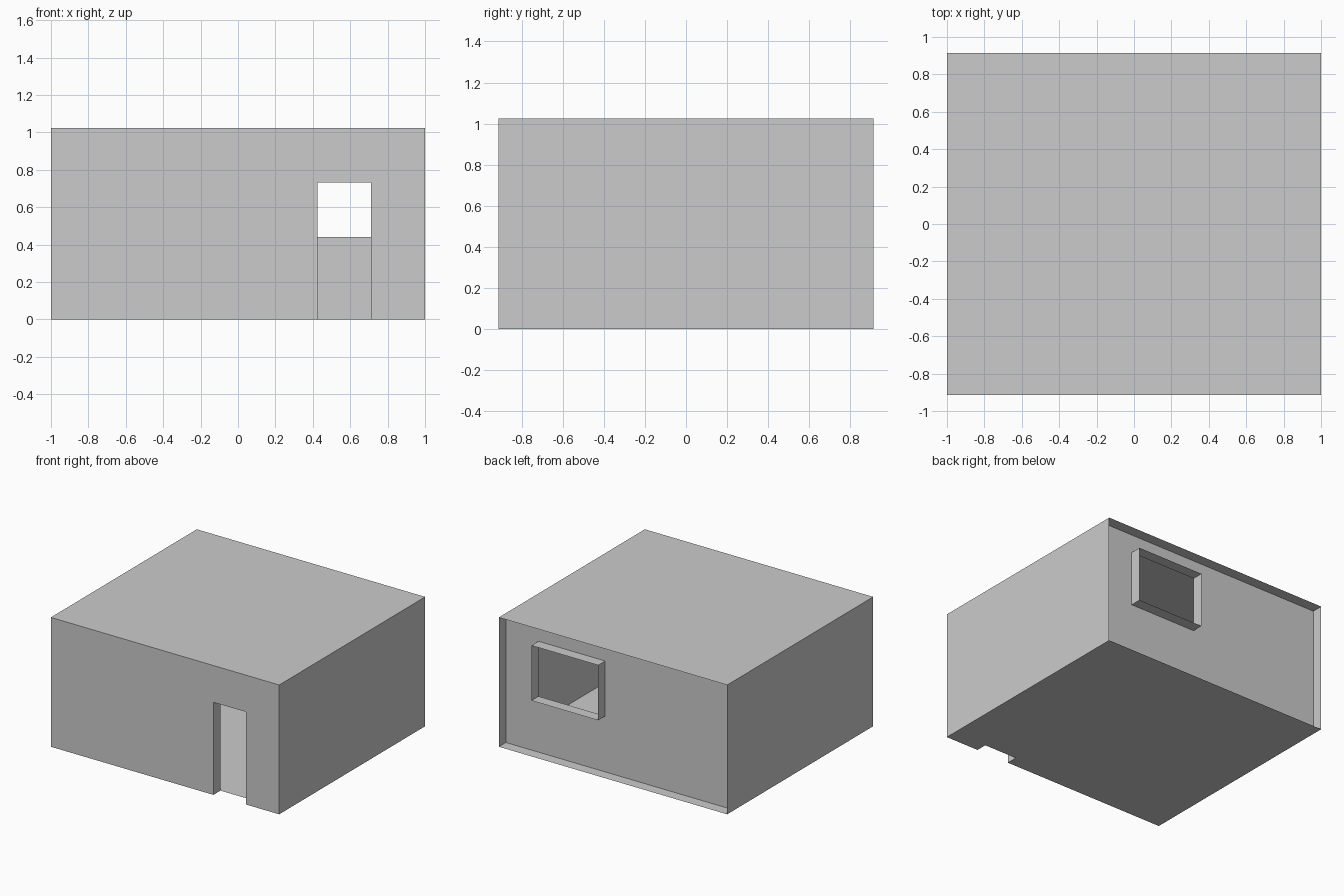
import bpy, bmesh
from mathutils import Vector

if "Cube" in bpy.data.objects:
    bpy.data.objects.remove(bpy.data.objects["Cube"])

W, D, H = 1.0, 0.913, 1.024      # half width, half depth, height
INNER = 0.825                    # inner line of the front and back walls
DOOR_X, DOOR_Z = (0.424, 0.711), 0.733
WIN_X, WIN_Z = (0.13, 0.714), (0.442, 0.878)


def sheet(name, origin, u, v, us, vs, hole=None):
    """Flat sheet on a grid of us x vs, leaving out one grid cell."""
    bm = bmesh.new()
    o, u, v = Vector(origin), Vector(u), Vector(v)
    grid = [[bm.verts.new(o + u * a + v * b) for b in vs] for a in us]
    for i in range(len(us) - 1):
        for j in range(len(vs) - 1):
            if (i, j) != hole:
                bm.faces.new((grid[i][j], grid[i + 1][j],
                              grid[i + 1][j + 1], grid[i][j + 1]))
    return finish(name, bm)


def reveal(name, outline, y0, y1, closed):
    """Thin lining swept along y from an outline of (x, z) points."""
    bm = bmesh.new()
    rings = [[bm.verts.new((x, y, z)) for x, z in outline] for y in (y0, y1)]
    n = len(outline)
    for i in range(n if closed else n - 1):
        k = (i + 1) % n
        bm.faces.new((rings[0][i], rings[0][k], rings[1][k], rings[1][i]))
    return finish(name, bm)


def finish(name, bm):
    mesh = bpy.data.meshes.new(name)
    bm.to_mesh(mesh)
    bm.free()
    ob = bpy.data.objects.new(name, mesh)
    bpy.context.collection.objects.link(ob)
    return ob


X, Y, Z = (1, 0, 0), (0, 1, 0), (0, 0, 1)

# roof and side walls
sheet("roof", (0, 0, H), X, Y, (-W, W), (-D, D))
sheet("right_wall", (W, 0, 0), Y, Z, (-D, D), (0, H))
sheet("left_wall", (-W, 0, 0), Z, Y, (0, H), (-D, D))

# floor, notched at the doorway
sheet("floor", (0, 0, 0), Y, X, (-D, -INNER, D), (-W, *DOOR_X, W), hole=(0, 1))

# front wall with doorway and its inward lining
sheet("front_wall", (0, -D, 0), X, Z, (-W, *DOOR_X, W), (0, DOOR_Z, H), hole=(1, 0))
a, b = DOOR_X
reveal("door_lining", [(a, 0), (a, DOOR_Z), (b, DOOR_Z), (b, 0)], -D, -INNER, False)

# recessed back wall with window and its outward lining
sheet("back_wall", (0, INNER, 0), Z, X, (0, *WIN_Z, H), (-W, *WIN_X, W), hole=(1, 1))
(a, b), (c, d) = WIN_X, WIN_Z
reveal("window_lining", [(a, c), (a, d), (b, d), (b, c)], INNER, D, True)
